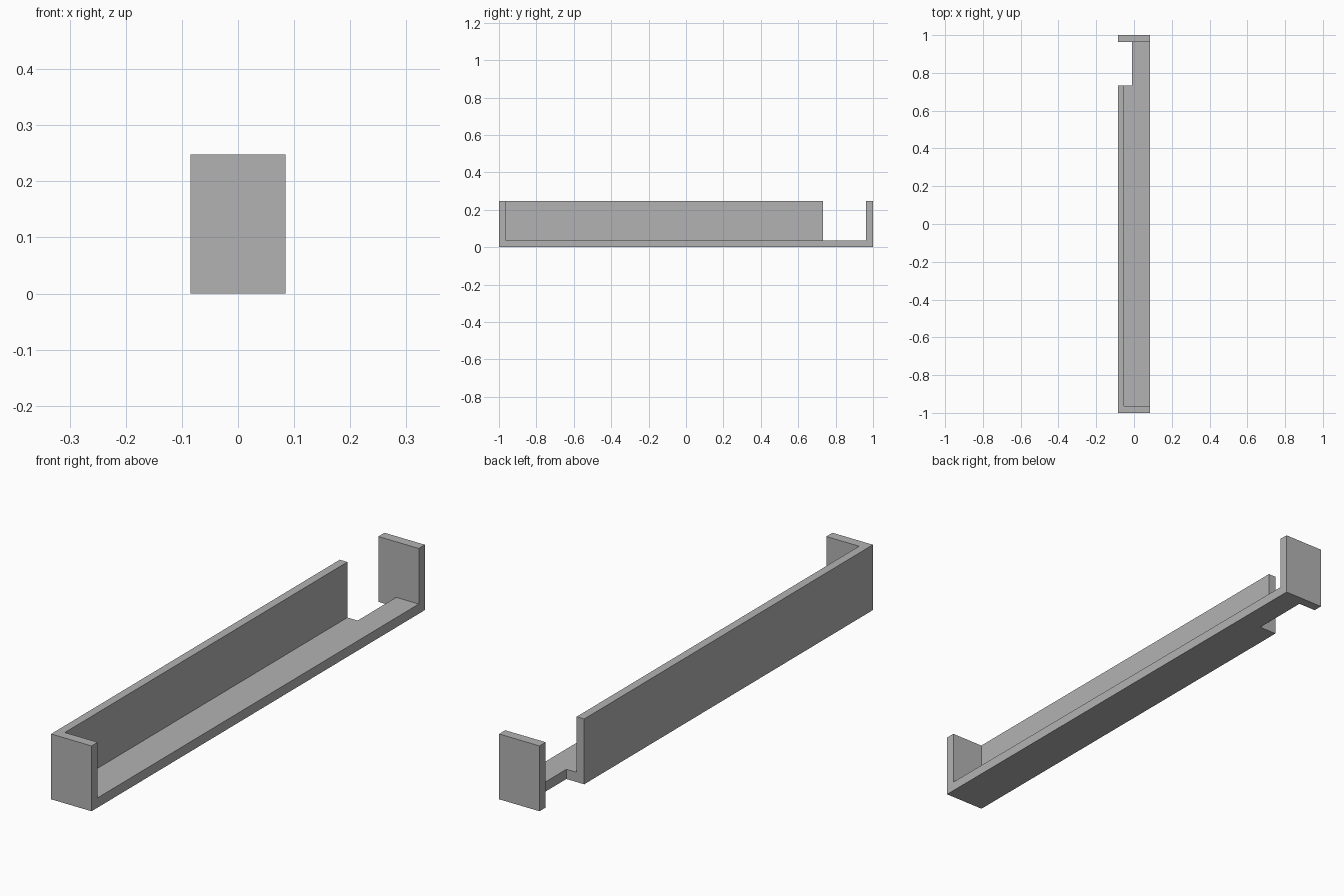
import bpy
import bmesh
from mathutils import Vector

default = bpy.data.objects.get("Cube")
if default:
    bpy.data.objects.remove(default, do_unlink=True)

# Overall size and wall thicknesses
HALF_X, HALF_Y, HEIGHT = 0.085, 1.0, 0.248
WALL, FLOOR, END = 0.032, 0.037, 0.037
NOTCH_X, NOTCH_Y = -0.01, 0.732
OVER = 0.1  # how far cutters reach past the block

grey = bpy.data.materials.new("plain_grey")
grey.use_nodes = True
colour = (0.45, 0.45, 0.45, 1.0)
grey.diffuse_color = colour
grey.node_tree.nodes["Principled BSDF"].inputs["Base Color"].default_value = colour


def box(name, low, high):
    """Axis-aligned box between two corners."""
    low, high = Vector(low), Vector(high)
    bm = bmesh.new()
    bmesh.ops.create_cube(bm, size=1)
    bmesh.ops.scale(bm, vec=high - low, verts=bm.verts)
    bmesh.ops.translate(bm, vec=(low + high) / 2, verts=bm.verts)
    mesh = bpy.data.meshes.new(name)
    bm.to_mesh(mesh)
    bm.free()
    mesh.materials.append(grey)
    obj = bpy.data.objects.new(name, mesh)
    bpy.context.collection.objects.link(obj)
    return obj


def cut(target, cutter):
    """Subtract the cutter and keep it as a hidden helper."""
    mod = target.modifiers.new(cutter.name, "BOOLEAN")
    mod.operation = "DIFFERENCE"
    mod.solver = "EXACT"
    mod.object = cutter
    cutter.hide_render = True
    cutter.hide_viewport = True
    bpy.context.view_layer.objects.active = target
    bpy.ops.object.modifier_apply(modifier=mod.name)
    bpy.data.objects.remove(cutter, do_unlink=True)


# Solid block that becomes the open tray
tray = box("open_tray", (-HALF_X, -HALF_Y, 0), (HALF_X, HALF_Y, HEIGHT))

# Hollow between side wall, floor and both end plates, open on the left side
cut(tray, box("hollow_cutter",
              (-HALF_X + WALL, -HALF_Y + END, FLOOR),
              (HALF_X + OVER, HALF_Y - END, HEIGHT + OVER)))

# Gap through side wall and floor beside the back end plate
cut(tray, box("notch_cutter",
              (-HALF_X - OVER, NOTCH_Y, -OVER),
              (NOTCH_X, HALF_Y - END, HEIGHT + OVER)))
